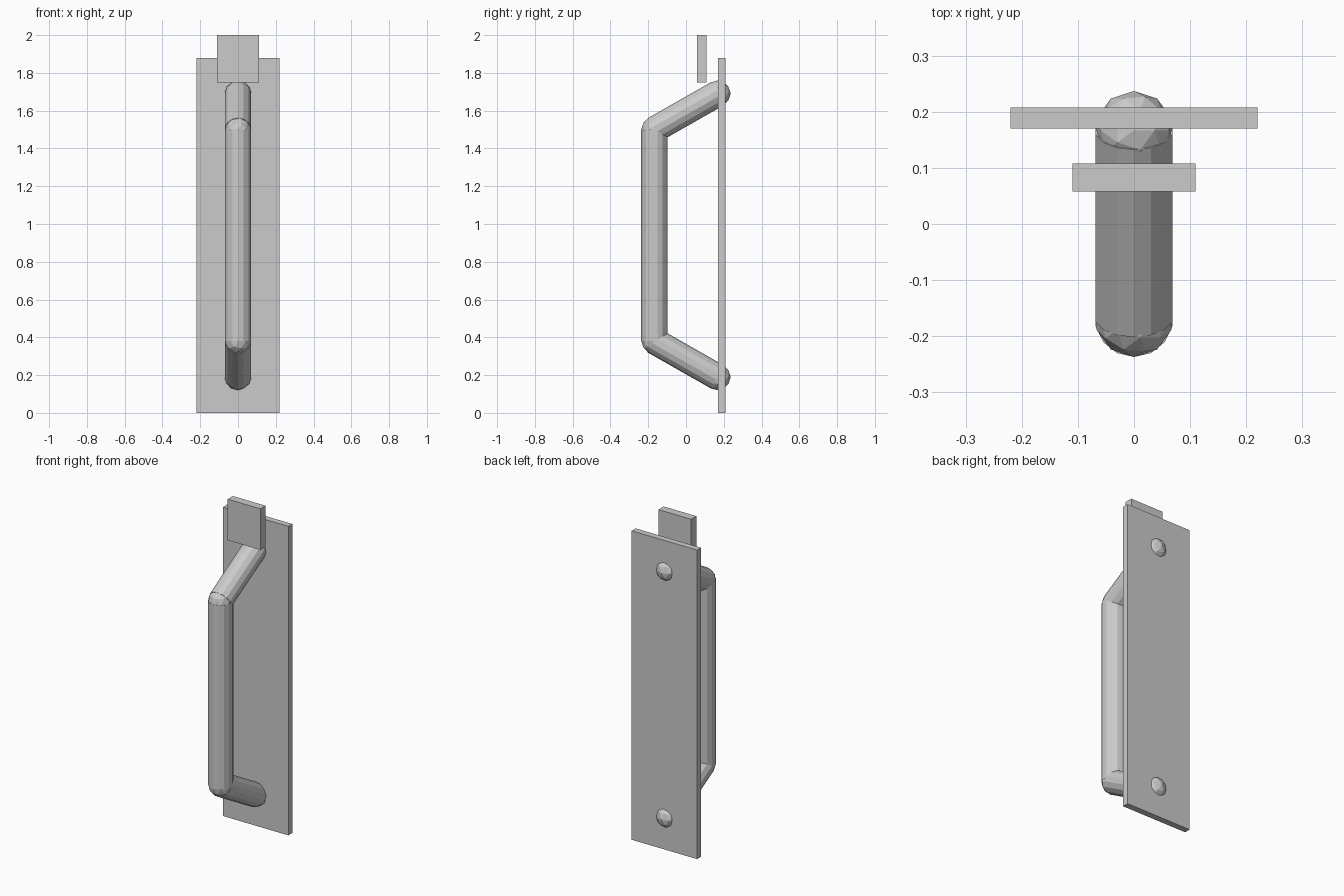
import bpy
import math
from mathutils import Vector

if "Cube" in bpy.data.objects:
    bpy.data.objects.remove(bpy.data.objects["Cube"])

RADIUS = 0.07
MID_Z = 0.94


def box(name, low, high):
    low, high = Vector(low), Vector(high)
    bpy.ops.mesh.primitive_cube_add(size=1, location=(low + high) / 2)
    ob = bpy.context.object
    ob.name = name
    ob.scale = high - low
    bpy.ops.object.transform_apply(location=False, rotation=False, scale=True)


def rod(name, a, b):
    # 14-sided bar lying in the yz plane
    a, b = Vector(a), Vector(b)
    d = b - a
    bpy.ops.mesh.primitive_cylinder_add(
        vertices=14, radius=RADIUS, depth=d.length, location=(a + b) / 2,
        rotation=(math.atan2(-d.y, d.z), 0, 0))
    bpy.context.object.name = name


def ball(name, p):
    bpy.ops.mesh.primitive_ico_sphere_add(subdivisions=2, radius=RADIUS, location=p)
    bpy.context.object.name = name


# Back plate and upper latch tab
box("back_plate", (-0.22, 0.17, 0), (0.22, 0.208, 1.88))
box("latch_tab", (-0.11, 0.058, 1.75), (0.11, 0.108, 2.0))

# Grip, with a slanted arm and faceted joints at each end
elbows = []
for side, s in (("lower", -1), ("upper", 1)):
    elbow = (0, -0.167, MID_Z + s * 0.56)
    mount = (0, 0.167, MID_Z + s * 0.75)
    rod(side + "_arm", elbow, mount)
    ball(side + "_elbow", elbow)
    ball(side + "_mount", mount)
    elbows.append(elbow)
rod("grip", *elbows)
